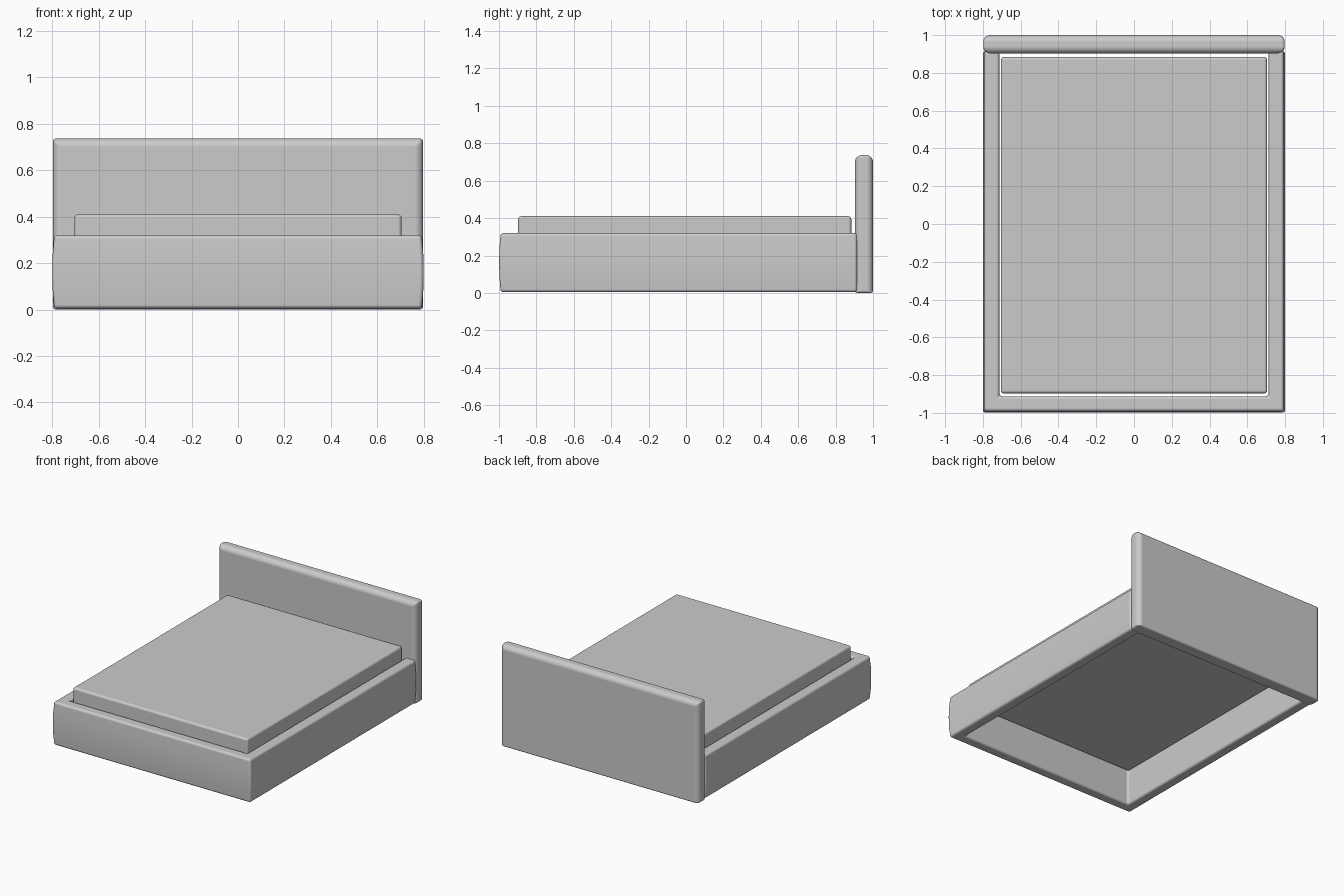
import bpy, bmesh
from mathutils import Vector

if "Cube" in bpy.data.objects:
    bpy.data.objects.remove(bpy.data.objects["Cube"])


def finish(name, bm, width, segments=5, weight=None):
    """Make the object; bevel its edges, optionally weighted per edge."""
    bmesh.ops.recalc_face_normals(bm, faces=bm.faces[:])
    for f in bm.faces:
        f.smooth = True
    if weight:
        layer = bm.edges.layers.float.new("bevel_weight_edge")
        for e in bm.edges:
            e[layer] = weight(e)
    mesh = bpy.data.meshes.new(name)
    bm.to_mesh(mesh)
    bm.free()
    ob = bpy.data.objects.new(name, mesh)
    bpy.context.collection.objects.link(ob)
    mod = ob.modifiers.new("Soft edges", "BEVEL")
    mod.width = width
    mod.segments = segments
    mod.harden_normals = True
    if weight:
        mod.limit_method = "WEIGHT"
    else:
        mod.limit_method = "ANGLE"
        mod.angle_limit = 0.6
    return ob


def box(lo, hi):
    bm = bmesh.new()
    bmesh.ops.create_cube(bm, size=1)
    lo, hi = Vector(lo), Vector(hi)
    for v in bm.verts:
        v.co = Vector(lo[i] + (v.co[i] + 0.5) * (hi[i] - lo[i]) for i in range(3))
    return bm


# Headboard: strongly rounded top and sides, tighter bottom and face corners
def headboard_weight(e):
    a, b = e.verts[0].co, e.verts[1].co
    if abs(a.y - b.y) > 0.01:
        return 0.4
    return 0.35 if max(a.z, b.z) < 0.1 else 1.0


finish("headboard", box((-0.798, 0.903, 0), (0.798, 1.0, 0.737)), 0.036, 6, headboard_weight)

# Padded frame: slightly bulging profile swept in a U with mitred front corners
profile = [(0.0, 0.004), (0.079, 0.004), (0.086, 0.09), (0.087, 0.16),
           (0.086, 0.23), (0.079, 0.32), (0.0, 0.32)]  # (outward, height)
ix, iy, back = 0.713, -0.912, 0.915
bm = bmesh.new()
rings = []
for side, front in ((1, 0), (1, 1), (-1, 1), (-1, 0)):
    rings.append([bm.verts.new((side * (ix + o), iy - o if front else back, z))
                  for o, z in profile])
n = len(profile)
for a, b in zip(rings, rings[1:]):
    for i in range(n):
        j = (i + 1) % n
        bm.faces.new((a[i], a[j], b[j], b[i]))
bm.faces.new(rings[0])
bm.faces.new(rings[-1])
finish("bed_frame", bm, 0.016, 4)

# Mattress, hanging inside the frame with a thin gap all round
finish("mattress", box((-0.705, -0.897, 0.25), (0.705, 0.884, 0.41)), 0.016, 4)
